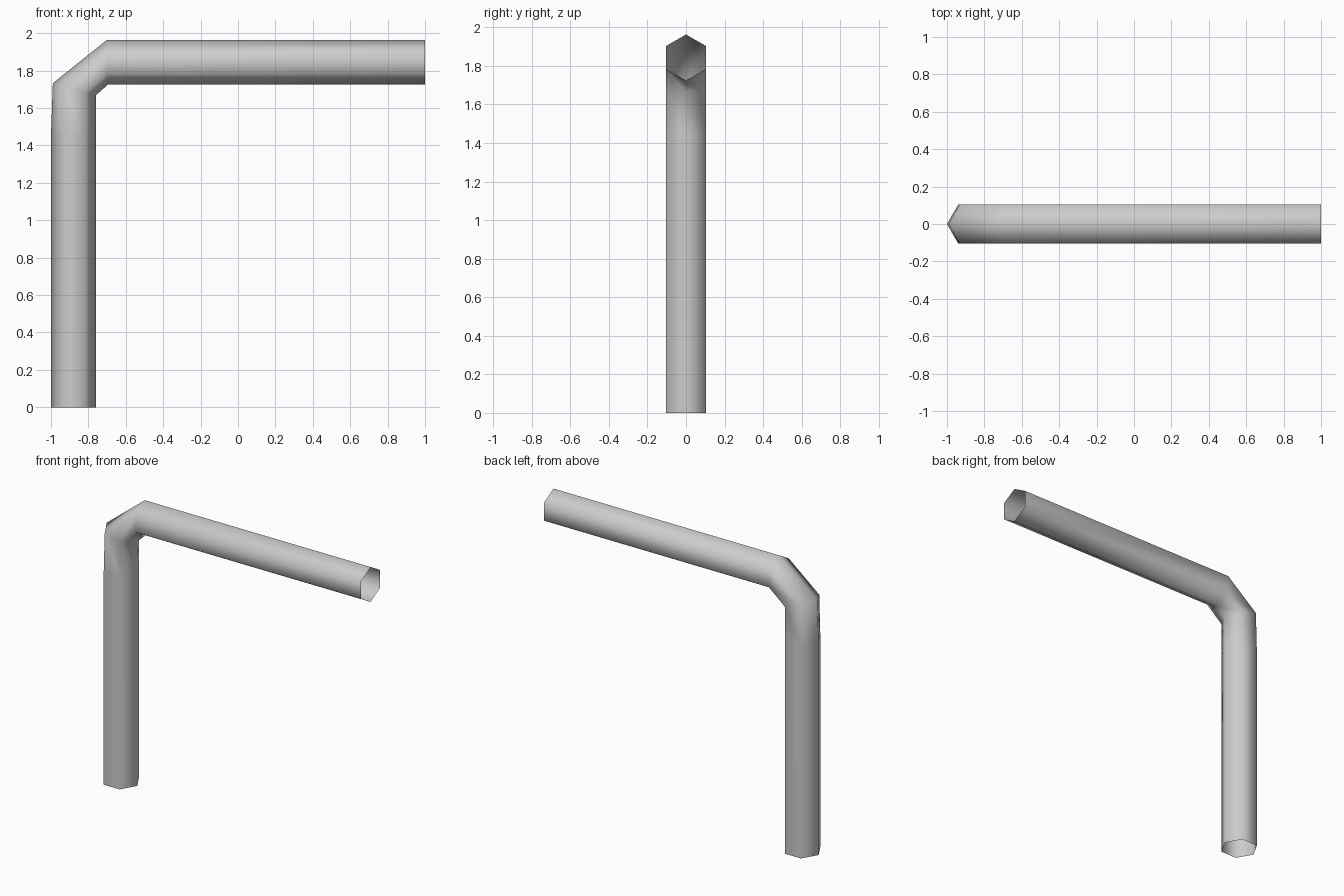
import bpy, bmesh
from math import sin, cos, tau
from mathutils import Vector

if "Cube" in bpy.data.objects:
    bpy.data.objects.remove(bpy.data.objects["Cube"])

SIDES, RADIUS = 6, 0.12

# Pipe rings along the bend: (outer x, outer z), (inner x, inner z)
rings = [
    ((-1.0, 0.0), (-0.76, 0.0)),
    ((-1.0, 1.45), (-0.76, 1.45)),
    ((-0.99, 1.733), (-0.76, 1.668)),
    ((-0.703, 1.963), (-0.696, 1.725)),
    ((1.0, 1.963), (1.0, 1.725)),
]

# Hexagonal open-ended pipe, corners pointing to the outside and inside of the bend
bm = bmesh.new()
loops = []
for (ox, oz), (ix, iz) in rings:
    outer, inner = Vector((ox, 0, oz)), Vector((ix, 0, iz))
    centre, arm = (outer + inner) / 2, (outer - inner) / 2
    loops.append([
        bm.verts.new(centre + arm * cos(tau * i / SIDES)
                     + Vector((0, RADIUS * sin(tau * i / SIDES), 0)))
        for i in range(SIDES)])
for a, b in zip(loops, loops[1:]):
    for i in range(SIDES):
        j = (i + 1) % SIDES
        bm.faces.new((a[i], b[i], b[j], a[j]))
bmesh.ops.recalc_face_normals(bm, faces=bm.faces)
# Make sure the open shell faces outward
bm.faces.ensure_lookup_table()
f = bm.faces[0]
if f.normal.dot(f.calc_center_median() - Vector((-0.88, 0, 0.72))) < 0:
    bmesh.ops.reverse_faces(bm, faces=bm.faces)

mesh = bpy.data.meshes.new("bent_pipe")
bm.to_mesh(mesh)
bm.free()
mesh.shade_smooth()
pipe = bpy.data.objects.new("bent_pipe", mesh)
bpy.context.collection.objects.link(pipe)
